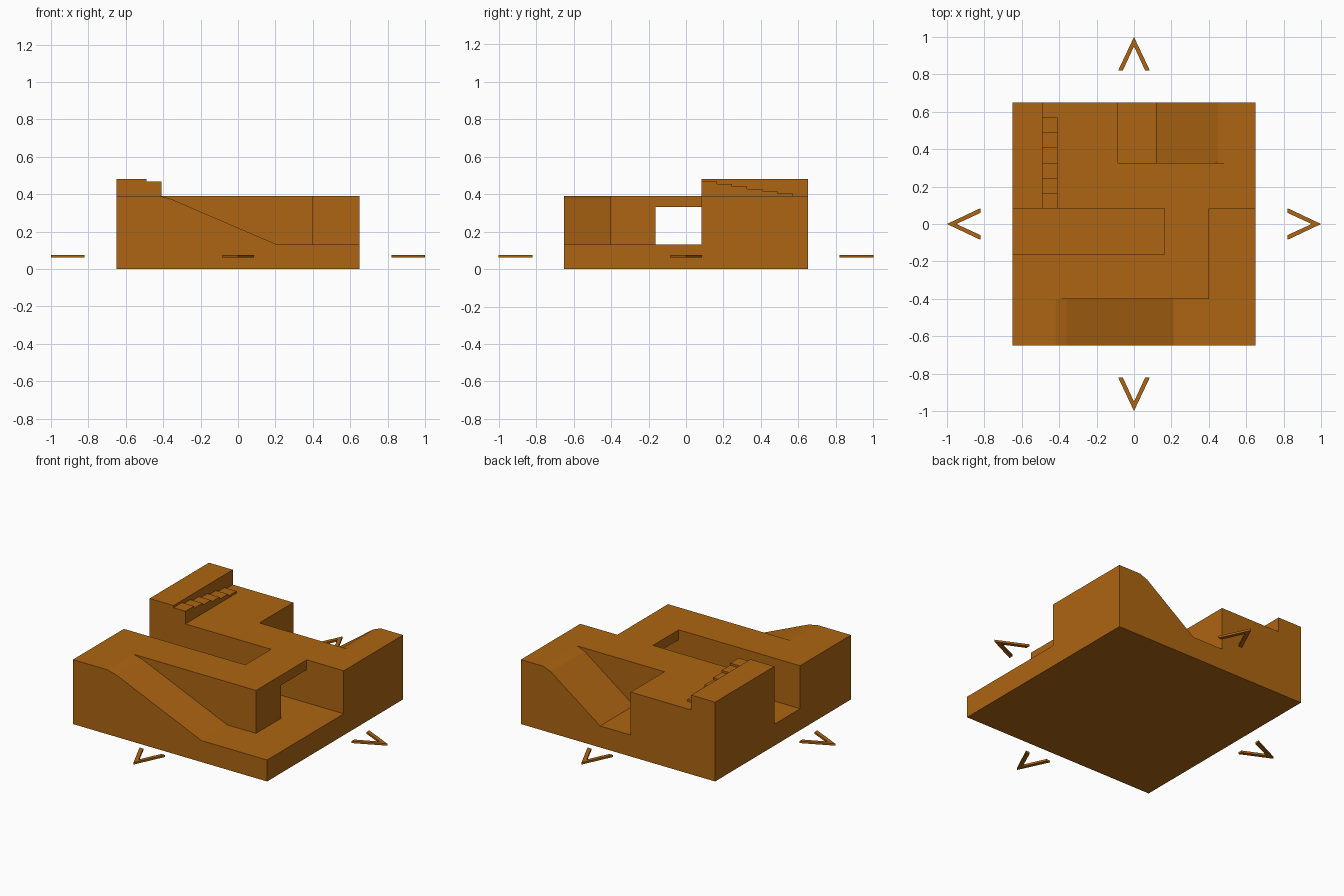
import bpy, bmesh, math
from mathutils import Matrix, Vector

if "Cube" in bpy.data.objects:
    bpy.data.objects.remove(bpy.data.objects["Cube"])

mat = bpy.data.materials.new("ochre")
mat.diffuse_color = (0.42, 0.13, 0.006, 1)
mat.use_nodes = True
mat.node_tree.nodes["Principled BSDF"].inputs["Base Color"].default_value = mat.diffuse_color


def prism(name, pts, axis, lo, hi):
    """Extrude a 2D profile along an axis: x uses (y,z), y uses (x,z), z uses (x,y)."""
    place = {"x": lambda a, b, t: (t, a, b),
             "y": lambda a, b, t: (a, t, b),
             "z": lambda a, b, t: (a, b, t)}[axis]
    bm = bmesh.new()
    face = bm.faces.new([bm.verts.new(place(a, b, lo)) for a, b in pts])
    res = bmesh.ops.extrude_face_region(bm, geom=[face])
    verts = [g for g in res["geom"] if isinstance(g, bmesh.types.BMVert)]
    bmesh.ops.translate(bm, verts=verts, vec=Vector(place(0, 0, hi - lo)))
    bmesh.ops.recalc_face_normals(bm, faces=bm.faces)
    me = bpy.data.meshes.new(name)
    bm.to_mesh(me)
    bm.free()
    ob = bpy.data.objects.new(name, me)
    bpy.context.collection.objects.link(ob)
    me.materials.append(mat)
    return ob


def rect(a0, a1, b0, b1):
    return [(a0, b0), (a1, b0), (a1, b1), (a0, b1)]


H, OUT = 0.65, 0.8              # half width of block, cutter overshoot
FLOOR, DECK, TOP = 0.13, 0.39, 0.48
Y0, Y1 = -0.163, 0.083          # trench sides

block = prism("terrain_block", rect(-H, H, -H, H), "z", 0, TOP)

# stair profile, descending towards the back
steps = 6
run, rise = 0.0812, 0.0128
stair = [(0, 0.6), (0, DECK + steps * rise)]
for k in range(steps):
    y = Y1 + run * (k + 1)
    stair += [(y, DECK + rise * (steps - k)), (y, DECK + rise * (steps - k - 1))]
stair += [(OUT, DECK), (OUT, 0.6)]

cutters = [
    # everything above the deck except the raised platform
    prism("deck_cut", [(-OUT, -OUT), (OUT, -OUT), (OUT, OUT), (-0.41, OUT),
                       (-0.41, Y1), (-OUT, Y1)], "z", DECK, 0.6),
    prism("stair_cut", stair, "x", -0.49, -0.38),
    # front ramp and low corner
    prism("front_ramp_cut", [(-0.42, DECK), (-0.36, 0.375), (0.21, FLOOR), (OUT, FLOOR),
                             (OUT, 0.55), (-0.42, 0.55)], "y", -OUT, -0.402),
    prism("corner_cut", rect(0.402, OUT, -OUT, Y1), "z", FLOOR, 0.55),
    # open trench and the tunnel under the bridge
    prism("trench_cut", rect(-OUT, 0.163, Y0, Y1), "z", FLOOR, 0.55),
    prism("tunnel_cut", rect(0.1, 0.5, Y0, Y1), "z", FLOOR, 0.33),
    # back ramp
    prism("back_ramp_cut", [(-0.085, FLOOR), (0.12, FLOOR), (0.45, 0.37), (0.50, DECK),
                            (0.50, 0.55), (-0.085, 0.55)], "y", 0.327, OUT),
]
for c in cutters:
    c.hide_render = True
    m = block.modifiers.new(c.name, "BOOLEAN")
    m.operation, m.solver, m.object = "DIFFERENCE", "EXACT", c

# bake the cuts and drop the helpers
deps = bpy.context.evaluated_depsgraph_get()
baked = bpy.data.meshes.new_from_object(block.evaluated_get(deps))
block.modifiers.clear()
block.data = baked
for c in cutters:
    bpy.data.objects.remove(c)

# plain chevron markers on the four sides
chevron = [(-0.085, -0.82), (0, -1.0), (0.085, -0.82), (0.06, -0.82), (0, -0.95), (-0.06, -0.82)]
for i, side in enumerate(("front", "right", "back", "left")):
    ob = prism(side + "_marker", chevron, "z", 0.062, 0.074)
    ob.data.transform(Matrix.Rotation(i * math.pi / 2, 4, "Z"))
